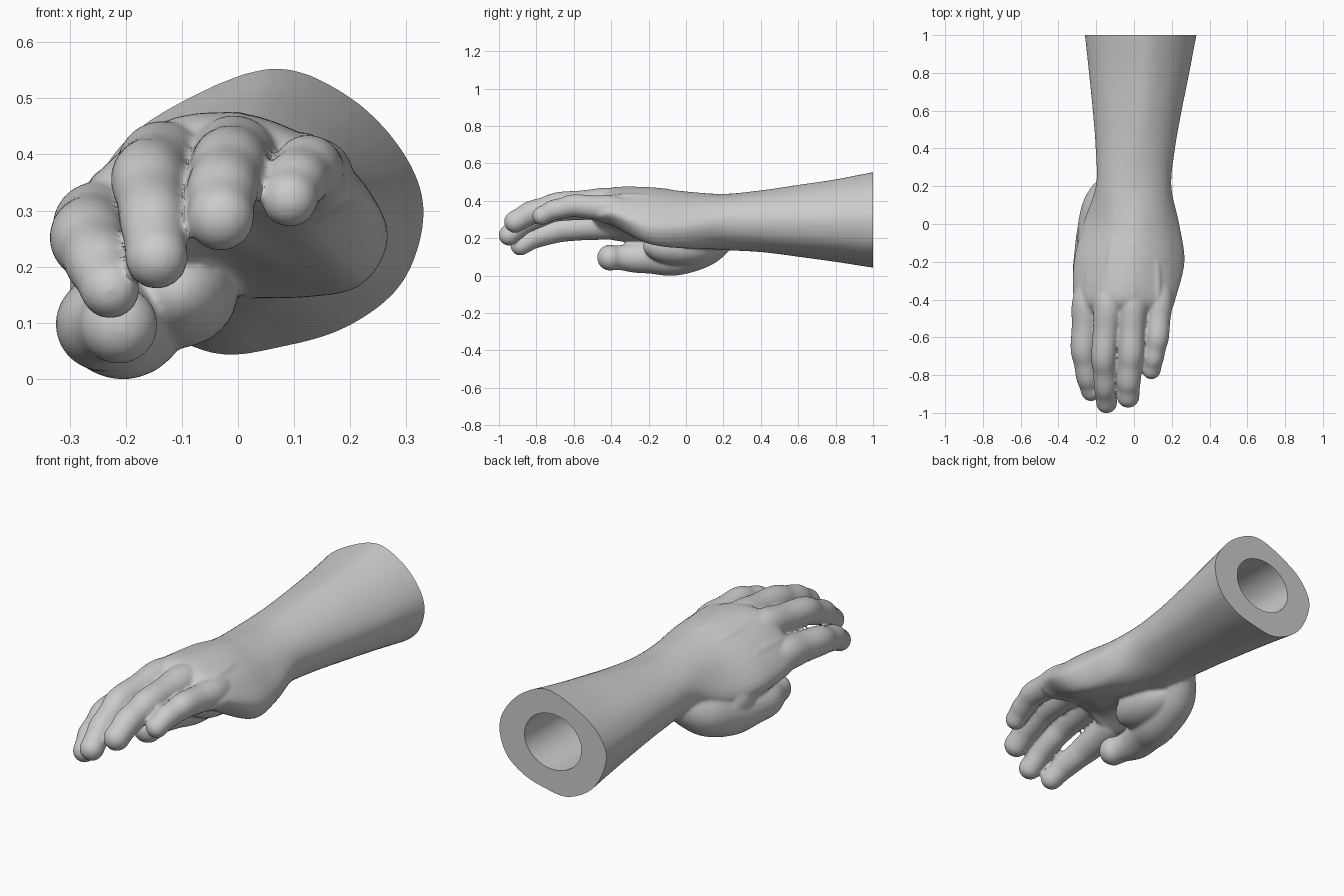
import bpy, bmesh, math
from mathutils import Vector, Matrix

if "Cube" in bpy.data.objects:
    bpy.data.objects.remove(bpy.data.objects["Cube"])

bm = bmesh.new()


def catmull(a, b, c, d, t):
    return 0.5 * (2 * b + (c - a) * t + (2 * a - 5 * b + 4 * c - d) * t * t
                  + (3 * b - a - 3 * c + d) * t ** 3)


def spline(pts, steps, closed=False):
    """Smooth curve through vectors of any size."""
    n, out = len(pts), []
    pick = (lambda i: pts[i % n]) if closed else (lambda i: pts[min(max(i, 0), n - 1)])
    for i in range(n if closed else n - 1):
        for s in range(steps):
            out.append(catmull(pick(i - 1), pick(i), pick(i + 1), pick(i + 2), s / steps))
    return out if closed else out + [pts[-1]]


def skin(rings):
    """Closed solid through a row of rings."""
    vs = [[bm.verts.new(p) for p in r] for r in rings]
    n = len(vs[0])
    faces = [bm.faces.new((a[j], a[(j + 1) % n], b[(j + 1) % n], b[j]))
             for a, b in zip(vs, vs[1:]) for j in range(n)]
    faces += [bm.faces.new(vs[0]), bm.faces.new(vs[-1])]
    bmesh.ops.recalc_face_normals(bm, faces=faces)


def tube(pts, sides=24):
    """Round limb through (x, y, z, radius) points with a domed tip."""
    path = spline([Vector(p) for p in pts], 6)
    rings = []

    def ring(c, d, r):
        u = d.cross(Vector((0, 0, 1))).normalized()
        v = u.cross(d)
        rings.append([c + r * (math.cos(a) * u + math.sin(a) * v)
                      for a in (2 * math.pi * k / sides for k in range(sides))])

    for i, p in enumerate(path):
        d = (path[min(i + 1, len(path) - 1)] - path[max(i - 1, 0)]).to_3d().normalized()
        ring(p.to_3d(), d, p[3])
    for k in range(1, 8):
        a = k / 8 * math.pi / 2
        ring(p.to_3d() + d * p[3] * math.sin(a), d, p[3] * math.cos(a))
    skin(rings)


def finger(joints):
    """Finger with slightly slimmer bones between the joints."""
    pts = [joints[0]]
    for a, b in zip(joints, joints[1:]):
        mid = [(p + q) / 2 for p, q in zip(a, b)]
        mid[3] *= 0.96
        pts += [mid, b]
    tube(pts)


def blob(loc, radii):
    m = Matrix.Translation(loc) @ Matrix.Diagonal((*radii, 1))
    bmesh.ops.create_uvsphere(bm, u_segments=32, v_segments=20, radius=1, matrix=m)


# forearm outline at the elbow end, slightly egg-shaped
elbow = [(-.26, .285), (-.225, .395), (-.125, .48), (.055, .553), (.19, .508), (.29, .41),
         (.331, .3), (.295, .175), (.2, .096), (.08, .058), (-.05, .047), (-.19, .13)]


def oval(cx, cz, rx, rz, egg=0.0):
    """Oval ring, blended towards the elbow outline by egg."""
    out = []
    for i, (ex, ez) in enumerate(elbow):
        a = math.pi - i * math.pi / 6
        x, z = math.cos(a), math.sin(a)
        x += egg * ((ex - .035) / .295 - x)
        z += egg * ((ez - .3) / .253 - z)
        out.append((cx + rx * x, cz + rz * z))
    return out


def thinned(section, f):
    """Section squeezed towards its own middle line."""
    out = []
    for i, p in enumerate(section):
        x, z = (a + (b - a) * f / 2 for a, b in zip(p, section[-i % 12]))
        out.append((-.05 + (x + .05) * (1 - .25 * f), z))
    return out


# palm and forearm: cross-sections from knuckles to elbow end
knuckles = [(-.32, .265), (-.26, .355), (-.14, .455), (-.01, .47), (.11, .433), (.18, .395),
            (.222, .325), (.13, .265), (0, .285), (-.12, .26), (-.22, .195), (-.295, .2)]
palm = [(-.318, .24), (-.25, .35), (-.13, .442), (0, .472), (.12, .432), (.21, .36),
        (.268, .26), (.215, .175), (.1, .185), (-.04, .22), (-.18, .18), (-.28, .17)]
heel = [(-.27, .22), (-.2, .34), (-.11, .42), (0, .45), (.1, .42), (.18, .36),
        (.24, .26), (.19, .165), (.1, .145), (-.04, .155), (-.14, .12), (-.22, .14)]
sections = [(-.495, thinned(knuckles, .8)), (-.46, thinned(knuckles, .35)),
            (-.39, knuckles), (-.2, palm), (0, heel),
            (.2, oval(-.002, .287, .2, .15)), (.4, oval(.007, .29, .21, .166, .4)),
            (.6, oval(.017, .293, .235, .192, .8)), (.8, oval(.027, .296, .265, .219, 1)),
            (1, elbow), (1.15, oval(.041, .303, .326, .275, 1))]
columns = [spline([Vector((s[i][0], y, s[i][1])) for y, s in sections], 8) for i in range(12)]
skin([spline(list(r), 4, True) for r in zip(*columns)])

# four fingers, knuckle to tip
finger([(-.23, -.25, .275, .065), (-.25, -.43, .272, .08), (-.266, -.66, .25, .07),
        (-.247, -.81, .205, .06), (-.228, -.885, .16, .053)])
finger([(-.12, -.22, .365, .065), (-.135, -.43, .38, .08), (-.16, -.7, .355, .067),
        (-.152, -.86, .285, .06), (-.145, -.946, .216, .056)])
finger([(0, -.22, .385, .065), (-.008, -.43, .39, .08), (-.016, -.68, .378, .069),
        (-.028, -.83, .335, .064), (-.031, -.913, .288, .06)])
finger([(.12, -.2, .34, .065), (.135, -.4, .358, .072), (.124, -.6, .374, .061),
        (.103, -.71, .35, .055), (.092, -.772, .32, .05)])

# thumb, its fleshy base and the web to the palm
tube([(-.11, .22, .22, .07), (-.17, .1, .15, .1), (-.2, -.06, .105, .105),
      (-.23, -.19, .1, .09), (-.243, -.28, .097, .081), (-.228, -.36, .096, .066),
      (-.213, -.405, .096, .07)])
blob((-.11, -.03, .155), (.11, .2, .1))
blob((-.2, -.08, .17), (.1, .13, .1))

# tendons over the back of the hand
for x, z, x0 in ((-.225, .354, -.06), (-.125, .432, -.02), (-.004, .457, .02), (.115, .419, .06)):
    tube([(x0, .1, .39, .015), (x * .8, -.08, z - .018, .022), (x, -.22, z - .007, .025),
          (x * 1.05, -.36, z - .01, .029), (x * 1.06, -.45, z - .03, .028)], 12)

mesh = bpy.data.meshes.new("hand_and_forearm")
bm.to_mesh(mesh)
bm.free()
hand = bpy.data.objects.new("hand_and_forearm", mesh)
bpy.context.collection.objects.link(hand)

# fuse everything into one smooth skin
m = hand.modifiers.new("fuse", 'REMESH')
m.mode = 'VOXEL'
m.voxel_size = 0.0075
m = hand.modifiers.new("soften", 'SMOOTH')
m.factor, m.iterations = 0.5, 9

# cutters: flat end of the forearm and the socket in it
bpy.ops.mesh.primitive_cube_add(size=1, location=(0, 1.5, .3))
end_cutter = bpy.context.object
end_cutter.name = "end_cutter"
bpy.ops.mesh.primitive_cylinder_add(vertices=64, radius=1, depth=.7, location=(.035, .85, .3),
                                    rotation=(math.pi / 2, 0, 0))
socket_cutter = bpy.context.object
socket_cutter.name = "socket_cutter"
socket_cutter.scale = (.157, .138, 1)
for c in (end_cutter, socket_cutter):
    c.hide_render = True
    m = hand.modifiers.new(c.name, 'BOOLEAN')
    m.operation, m.solver, m.object = 'DIFFERENCE', 'EXACT', c

bpy.ops.object.select_all(action='DESELECT')
hand.select_set(True)
bpy.context.view_layer.objects.active = hand
for name in [m.name for m in hand.modifiers]:
    bpy.ops.object.modifier_apply(modifier=name)
for c in (end_cutter, socket_cutter):
    bpy.data.objects.remove(c)
bpy.ops.object.shade_smooth_by_angle(angle=math.radians(40))
